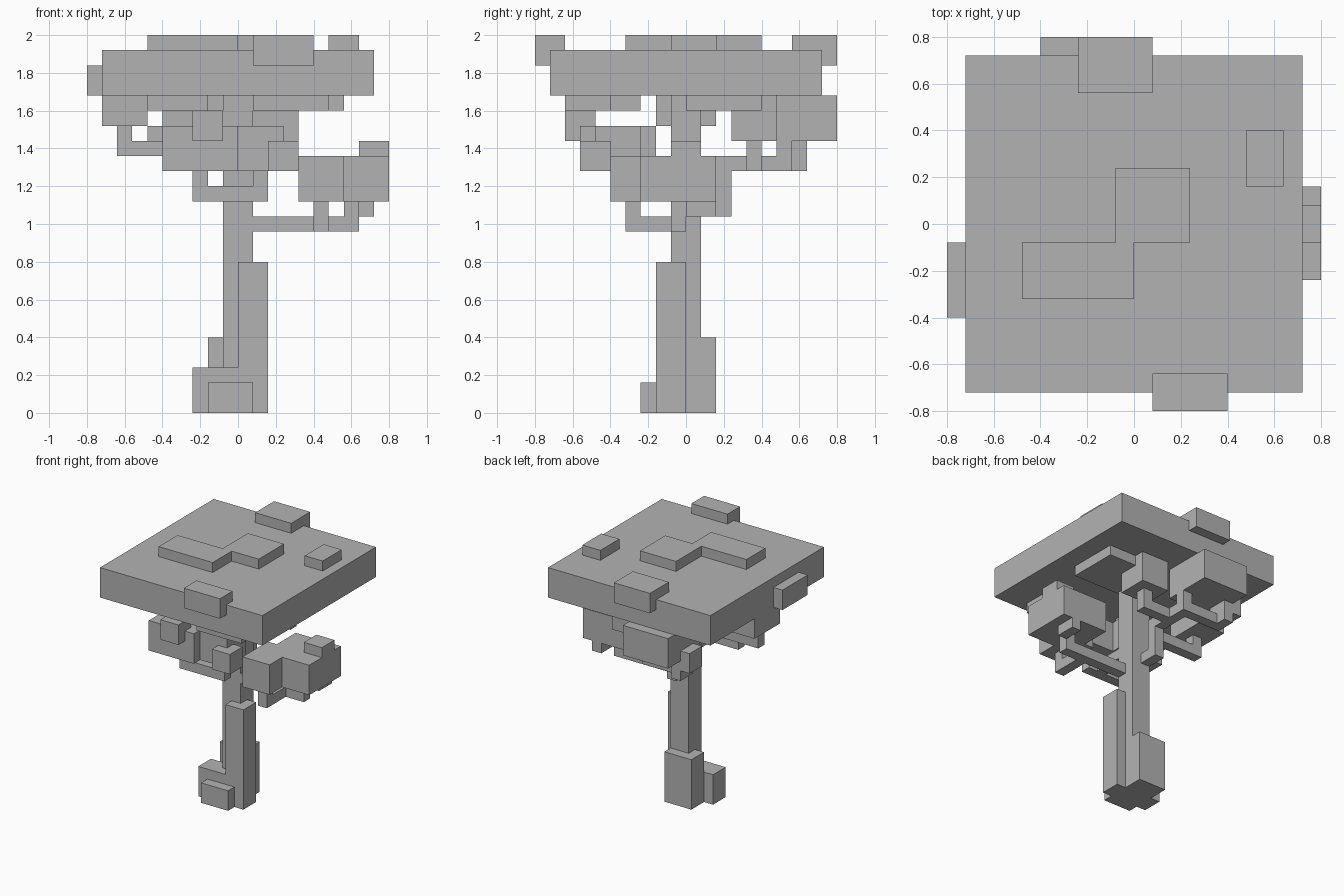
import bpy
import bmesh
from mathutils import Matrix, Vector

old = bpy.data.objects.get("Cube")
if old:
    bpy.data.objects.remove(old, do_unlink=True)

U = 0.08  # edge of one block

grey = bpy.data.materials.new("plain_grey")
grey.use_nodes = True
grey.diffuse_color = (0.45, 0.45, 0.45, 1)
grey.node_tree.nodes["Principled BSDF"].inputs["Base Color"].default_value = grey.diffuse_color


def blocks(name, *boxes):
    """One object from boxes given as (x range, y range, z range) in blocks."""
    bm = bmesh.new()
    for box in boxes:
        low, high = (Vector(corner) * U for corner in zip(*box))
        size = Matrix.Diagonal((high - low).to_4d())
        bmesh.ops.create_cube(bm, size=1, matrix=Matrix.Translation((low + high) / 2) @ size)
    mesh = bpy.data.meshes.new(name)
    bm.to_mesh(mesh)
    bm.free()
    mesh.materials.append(grey)
    obj = bpy.data.objects.new(name, mesh)
    bpy.context.collection.objects.link(obj)
    return obj


# Trunk and the buttresses around its foot
blocks("trunk", ((-1, 1), (-1, 1), (0, 21)))
blocks("front_buttress", ((0, 2), (-2, 0), (0, 10)))
blocks("back_buttress", ((-2, 1), (0, 2), (0, 5)))
blocks("side_root", ((-3, 0), (-2, 0), (0, 3)))
blocks("front_root", ((-2, 1), (-3, -2), (0, 2)))

# Canopy slab with tufts on the top and rim
blocks("canopy", ((-9, 9), (-9, 9), (21, 24)))
blocks("top_tufts",
       ((-6, 0), (-4, -1), (24, 25)),
       ((-1, 3), (-1, 3), (24, 25)),
       ((6, 8), (2, 5), (24, 25)))
blocks("rim_tufts",
       ((1, 5), (-10, -8), (23, 25)),
       ((-3, 1), (7, 10), (23, 25)),
       ((-10, -9), (-5, -1), (21, 23)))

# Leaves hanging beneath the canopy
blocks("hanging_leaves",
       ((-9, -6), (-2, 2), (19, 21)),
       ((2, 7), (0, 5), (20, 21)),
       ((-6, -2), (-5, -3), (20, 21)),
       ((1, 6), (-8, -5), (20, 21)))
blocks("back_leaves",
       ((1, 4), (3, 6), (18, 21)),
       ((-5, 0), (5, 10), (18, 21)),
       ((-6, -4), (6, 8), (17, 19)))

# Front leaf cluster and its branch
blocks("front_leaves",
       ((-5, 0), (-7, -2), (16, 19)),
       ((0, 3), (-6, -3), (16, 19)),
       ((2, 4), (-7, -5), (16, 18)),
       ((-3, -1), (-8, -6), (18, 20)))
blocks("front_branch",
       ((0, 1), (-4, -1), (14, 15)),
       ((-3, 2), (-5, -4), (14, 15)),
       ((-3, -2), (-5, -4), (15, 16)),
       ((1, 2), (-5, -4), (15, 16)))

# Low leaf cluster on the +x side and its branch
blocks("left_leaves",
       ((4, 7), (-5, -1), (14, 17)),
       ((5, 10), (-3, 2), (14, 17)),
       ((8, 10), (-1, 1), (17, 18)))
blocks("left_branch",
       ((1, 8), (-1, 0), (12, 13)),
       ((5, 6), (-4, -1), (12, 13)),
       ((5, 6), (-4, -3), (13, 14)),
       ((7, 8), (-1, 0), (13, 14)),
       ((8, 9), (0, 2), (13, 14)))

# Branches to the back and to the -x side
blocks("back_branch",
       ((-1, 0), (1, 3), (13, 14)),
       ((-1, 0), (2, 3), (14, 17)),
       ((-1, 0), (3, 7), (16, 17)),
       ((0, 3), (4, 5), (16, 17)),
       ((2, 3), (4, 5), (17, 18)),
       ((-1, 0), (6, 7), (17, 18)),
       ((-5, -1), (6, 7), (16, 17)),
       ((-5, -4), (7, 8), (16, 17)))
blocks("right_branch",
       ((-8, -1), (-1, 0), (17, 18)),
       ((-8, -7), (-1, 0), (18, 19)))
